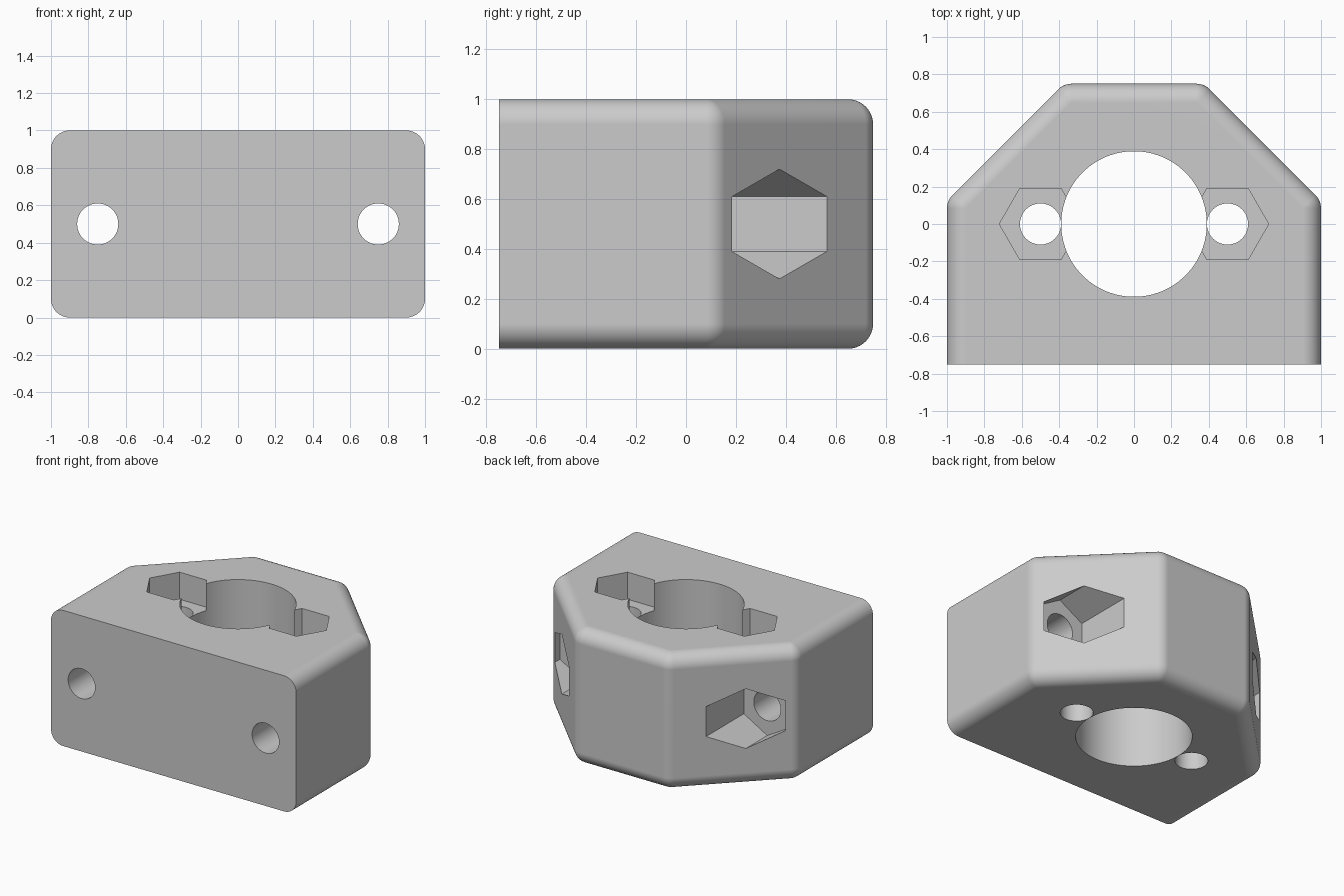
import bpy
import bmesh
from math import cos, sin, pi, radians, sqrt
from mathutils import Matrix

cube = bpy.data.objects.get("Cube")
if cube:
    bpy.data.objects.remove(cube, do_unlink=True)

# One plain grey for the whole block
grey = bpy.data.materials.new("plain grey")
grey.use_nodes = True
colour = (0.6, 0.6, 0.6, 1)
grey.diffuse_color = colour
grey.node_tree.nodes["Principled BSDF"].inputs["Base Color"].default_value = colour


def add_object(name, bm):
    bmesh.ops.recalc_face_normals(bm, faces=bm.faces[:])
    mesh = bpy.data.meshes.new(name)
    bm.to_mesh(mesh)
    bm.free()
    mesh.materials.append(grey)
    obj = bpy.data.objects.new(name, mesh)
    bpy.context.collection.objects.link(obj)
    return obj


def prism(name, axis, x, other, radius, sides, lo, hi):
    """Regular prism along y or z; hexagons point along x (z axis) or z (y axis)."""
    bm = bmesh.new()
    ring = []
    for i in range(sides):
        a, b = radius * cos(2 * pi * i / sides), radius * sin(2 * pi * i / sides)
        co = (x + a, other + b, lo) if axis == "z" else (x + b, lo, other + a)
        ring.append(bm.verts.new(co))
    face = bm.faces.new(ring)
    top = bmesh.ops.extrude_face_region(bm, geom=[face])["geom"]
    shift = (0, 0, hi - lo) if axis == "z" else (0, hi - lo, 0)
    bmesh.ops.translate(bm, vec=shift, verts=[v for v in top if isinstance(v, bmesh.types.BMVert)])
    return add_object(name, bm)


# Rounded block: hull around balls at the inset corners, sliced flat at the front
r = 0.1
diag = 1.125 - r * sqrt(2)
corners = [(0.9, -1.2), (0.9, diag - 0.9), (diag - 0.65, 0.65)]
bm = bmesh.new()
for x, y in corners:
    for side in (-1, 1):
        for z in (r, 1 - r):
            bmesh.ops.create_uvsphere(bm, u_segments=48, v_segments=24, radius=r,
                                      matrix=Matrix.Translation((side * x, y, z)))
hull = bmesh.ops.convex_hull(bm, input=bm.verts[:])
bmesh.ops.delete(bm, geom=[f for f in bm.faces if f not in set(hull["geom"])], context="FACES")
bmesh.ops.delete(bm, geom=[v for v in bm.verts if not v.link_faces], context="VERTS")
bmesh.ops.bisect_plane(bm, geom=bm.verts[:] + bm.edges[:] + bm.faces[:],
                       plane_co=(0, -0.75, 0), plane_no=(0, -1, 0), clear_outer=True)
bmesh.ops.holes_fill(bm, edges=[e for e in bm.edges if e.is_boundary], sides=0)
bmesh.ops.dissolve_limit(bm, angle_limit=radians(0.2), verts=bm.verts[:], edges=bm.edges[:])
block = add_object("mounting_block", bm)

# Central bore, bolt holes and hexagonal nut pockets
cutters = [prism("centre_bore", "z", 0, 0, 0.389, 96, -0.5, 1.5)]
for s in (-1, 1):
    cutters += [
        prism("upright_bolt_hole", "z", s * 0.5, 0, 0.11, 48, -0.5, 1.5),
        prism("top_nut_pocket", "z", s * 0.5, 0, 0.22, 6, 0.8, 1.5),
        prism("front_bolt_hole", "y", s * 0.75, 0.5, 0.11, 48, -1.5, 1.5),
        prism("rear_nut_pocket", "y", s * 0.75, 0.5, 0.22, 6, 0.125, 1.5),
    ]

bpy.ops.object.select_all(action="DESELECT")
block.select_set(True)
bpy.context.view_layer.objects.active = block
for cutter in cutters:
    cutter.hide_render = True
    mod = block.modifiers.new("cut", "BOOLEAN")
    mod.operation = "DIFFERENCE"
    mod.solver = "EXACT"
    mod.object = cutter
    bpy.ops.object.modifier_apply(modifier=mod.name)
    bpy.data.objects.remove(cutter, do_unlink=True)

# Smooth fillets and bores, crisp flat faces
bpy.ops.object.shade_smooth_by_angle(angle=radians(25))
weighted = block.modifiers.new("flat face normals", "WEIGHTED_NORMAL")
weighted.keep_sharp = True
